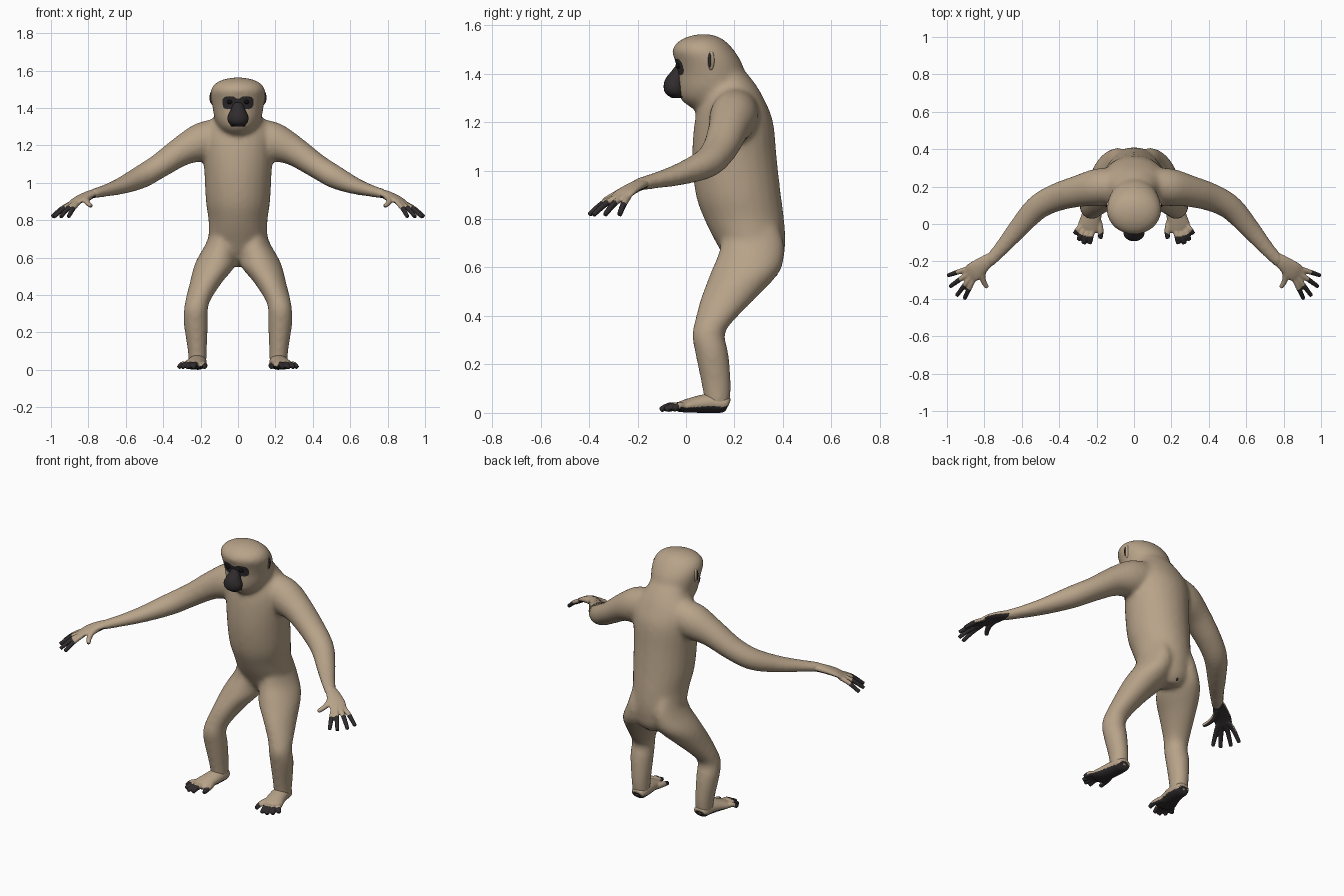
import bpy, bmesh, math
from mathutils import Vector

if "Cube" in bpy.data.objects:
    bpy.data.objects.remove(bpy.data.objects["Cube"])


def material(name, color):
    m = bpy.data.materials.new(name)
    m.use_nodes = True
    m.diffuse_color = (*color, 1)
    m.node_tree.nodes["Principled BSDF"].inputs["Base Color"].default_value = (*color, 1)
    return m


FUR = material("tan fur", (0.475, 0.365, 0.25))
SKIN = material("dark skin", (0.03, 0.025, 0.027))
EYE = material("black eye", (0.006, 0.005, 0.005))


def refine(rings, steps=4):
    """Catmull-Rom interpolation of ring parameters."""
    pts = [Vector(r) for r in rings]
    ext = [2 * pts[0] - pts[1]] + pts + [2 * pts[-1] - pts[-2]]
    out = []
    for a, b, c, d in zip(ext, ext[1:], ext[2:], ext[3:]):
        for i in range(steps):
            t = i / steps
            out.append(0.5 * (2 * b + (c - a) * t + (2 * a - 5 * b + 4 * c - d) * t * t
                              + (3 * b - a - 3 * c + d) * t ** 3))
    return out + [pts[-1]]


def skin_rings(bm, rings, n=24):
    """Closed tube from (centre, side axis, up axis) rings."""
    loops = []
    for c, u, v in rings:
        loops.append([bm.verts.new(c + u * math.cos(2 * math.pi * k / n) + v * math.sin(2 * math.pi * k / n))
                      for k in range(n)])
    faces = [bm.faces.new(loops[0]), bm.faces.new(loops[-1])]
    for p, q in zip(loops, loops[1:]):
        faces += [bm.faces.new((p[k], p[(k + 1) % n], q[(k + 1) % n], q[k])) for k in range(n)]
    bmesh.ops.recalc_face_normals(bm, faces=faces)


def column(bm, rings, side=1):
    """Upright form; each ring is (z, x, front y, back y, half width)."""
    skin_rings(bm, [(Vector((side * x, (f + b) / 2, z)), Vector((w, 0, 0)), Vector((0, (b - f) / 2, 0)))
                    for z, x, f, b, w in refine(rings)])


def limb(bm, rings, side=1):
    """Tube along a path; each ring is (x, y, z, half width, half height)."""
    rows = refine(rings)
    pos = [Vector((side * r[0], r[1], r[2])) for r in rows]
    out = []
    for i, r in enumerate(rows):
        t = (pos[min(i + 1, len(pos) - 1)] - pos[max(i - 1, 0)]).normalized()
        u = t.cross(Vector((0, 0, 1))).normalized()
        out.append((pos[i], u * r[3], u.cross(t) * r[4]))
    skin_rings(bm, out)


def ball(bm, centre, radii):
    vs = bmesh.ops.create_uvsphere(bm, u_segments=24, v_segments=14, radius=1)["verts"]
    for v in vs:
        v.co = Vector(centre) + Vector(c * r for c, r in zip(v.co, radii))


def finish(bm, name, mats):
    me = bpy.data.meshes.new(name)
    bm.to_mesh(me)
    bm.free()
    for m in mats:
        me.materials.append(m)
    me.polygons.foreach_set("use_smooth", [True] * len(me.polygons))
    ob = bpy.data.objects.new(name, me)
    bpy.context.collection.objects.link(ob)
    return ob


def fuse(bm, name, voxel, smooth, dark, detail=None):
    """Blend overlapping forms into one skin, then colour faces by a rule."""
    ob = finish(bm, name, [])
    mod = ob.modifiers.new("blend", 'REMESH')
    mod.mode, mod.voxel_size, mod.use_smooth_shade = 'VOXEL', voxel, True
    mod = ob.modifiers.new("soften", 'SMOOTH')
    mod.factor, mod.iterations = 0.5, smooth
    deps = bpy.context.evaluated_depsgraph_get()
    me = bpy.data.meshes.new_from_object(ob.evaluated_get(deps))
    ob.modifiers.clear()
    ob.data = me
    me.materials.clear()
    me.materials.append(FUR)
    me.materials.append(SKIN)
    bm = bmesh.new()
    bm.from_mesh(me)
    if detail:
        edges = {e for f in bm.faces if detail(f.calc_center_median()) for e in f.edges}
        bmesh.ops.subdivide_edges(bm, edges=list(edges), cuts=2, use_grid_fill=True)
    bm.normal_update()
    for f in bm.faces:
        f.smooth = True
        f.material_index = int(dark(f.calc_center_median(), f.normal))
    bm.to_mesh(me)
    bm.free()


# Body: torso, head, arms and legs blended together
body = bmesh.new()
column(body, [(.55, 0, .28, .36, .04), (.6, 0, .19, .395, .12), (.7, 0, .125, .41, .155), (.8, 0, .075, .405, .158),
              (.9, 0, .04, .392, .172), (1.05, 0, .025, .375, .18), (1.2, 0, .035, .36, .19),
              (1.29, 0, .06, .325, .18), (1.36, 0, .09, .285, .125), (1.42, 0, .1, .235, .1)])
column(body, [(1.24, 0, .05, .25, .06), (1.29, 0, -.02, .25, .1), (1.34, 0, -.035, .26, .125),
              (1.4, 0, -.035, .245, .136), (1.45, 0, -.045, .228, .145), (1.495, 0, -.058, .2, .146),
              (1.53, 0, -.035, .168, .124), (1.552, 0, .005, .135, .08), (1.562, 0, .045, .1, .03)])
for s in (1, -1):
    limb(body, [(.04, .21, 1.255, .08, .085), (.12, .205, 1.24, .095, .1), (.2, .195, 1.215, .1, .103),
                (.3, .175, 1.17, .085, .08),
                (.42, .14, 1.09, .075, .066), (.52, .085, 1.03, .067, .062), (.62, -.025, .985, .055, .046),
                (.7, -.12, .96, .043, .034), (.76, -.185, .945, .036, .028), (.79, -.21, .935, .036, .024)], s)
    column(body, [(.82, .08, .2, .36, .05), (.72, .085, .15, .4, .07), (.66, .09, .135, .407, .09),
                  (.6, .11, .11, .395, .105),
                  (.55, .127, .09, .362, .11), (.47, .17, .06, .285, .087), (.375, .213, .035, .192, .068),
                  (.32, .225, .025, .16, .064), (.25, .226, .037, .175, .065), (.11, .218, .065, .187, .052),
                  (.02, .215, .08, .178, .047)], s)


def eye_mask(c, n):
    wings = abs((abs(c.x) - .045) / .038) ** 3 + abs((c.z - 1.428) / .034) ** 3 < 1
    bridge = abs(c.x) < .04 and 1.3 < c.z < 1.452
    return c.y < .02 and (wings or bridge)


fuse(body, "body", .011, 16, eye_mask, lambda c: c.y < .02 and abs(c.x) < .1 and 1.29 < c.z < 1.48)

# Muzzle, eyes, ears and the small bare patch under the rump
bm = bmesh.new()
column(bm, [(1.3, 0, -.06, -.015, .025), (1.32, 0, -.086, -.005, .05), (1.35, 0, -.092, -.005, .056),
            (1.38, 0, -.084, -.005, .043), (1.41, 0, -.06, .0, .03), (1.43, 0, -.045, .0, .02)])
finish(bm, "muzzle", [SKIN])
bm = bmesh.new()
ball(bm, (0, .355, .577), (.017, .024, .018))
finish(bm, "rump_patch", [SKIN])
for s, label in ((1, "left"), (-1, "right")):
    bm = bmesh.new()
    ball(bm, (s * .045, -.033, 1.432), (.015, .011, .011))
    finish(bm, label + "_eye", [EYE])
    bm = bmesh.new()
    ball(bm, (s * .136, .103, 1.455), (.013, .015, .04))
    finish(bm, label + "_ear", [FUR])
    bm = bmesh.new()
    ball(bm, (s * .144, .098, 1.455), (.008, .007, .03))
    finish(bm, label + "_ear_hollow", [SKIN])

    # Hand: flat palm, four spread fingers and a thumb
    bm = bmesh.new()
    limb(bm, [(.75, -.175, .947, .03, .023), (.8, -.21, .933, .04, .022), (.85, -.25, .91, .051, .018),
              (.88, -.272, .89, .047, .014), (.893, -.282, .883, .036, .011)], s)
    for base, tip in (((.885, -.238), (.995, -.275)), ((.88, -.26), (.985, -.335)),
                      ((.87, -.28), (.948, -.383)), ((.855, -.29), (.907, -.4))):
        mid = [(p + q) / 2 for p, q in zip(base, tip)]
        limb(bm, [(*base, .893, .014, .0135), (*mid, .863, .0135, .0135),
                  (*tip, .817, .011, .011)], s)
    limb(bm, [(.79, -.215, .93, .02, .02), (.81, -.265, .912, .018, .017), (.805, -.305, .893, .015, .014),
              (.785, -.34, .875, .011, .011)], s)
    wrist = Vector((s * .76, -.19, .945))
    fuse(bm, label + "_hand", .005, 4,
         lambda c, n: (c - wrist).length > .215 or (n.z < -.4 and (c - wrist).length > .03))

    # Foot: sole widening forward, four toes and a separate big toe
    bm = bmesh.new()
    limb(bm, [(.214, .174, .03, .036, .027), (.214, .155, .037, .045, .037), (.217, .1, .04, .05, .04),
              (.228, .04, .034, .054, .034), (.243, -.015, .026, .058, .024), (.25, -.035, .022, .045, .018)], s)
    for base, tip in (((.222, -.02), (.237, -.106)), ((.243, -.025), (.27, -.106)),
                      ((.265, -.02), (.298, -.086)), ((.28, -.005), (.317, -.052))):
        mid = [(p + q) / 2 for p, q in zip(base, tip)]
        limb(bm, [(*base, .026, .015, .015), (*mid, .029, .015, .015),
                  (*tip, .013, .012, .012)], s)
    limb(bm, [(.205, .04, .028, .022, .022), (.185, -.005, .027, .018, .018), (.178, -.045, .023, .015, .015),
              (.18, -.078, .014, .012, .012)], s)
    ball_of_foot = Vector((s * .235, .03, .02))
    fuse(bm, label + "_foot", .005, 4,
         lambda c, n: (c - ball_of_foot).length > .1 and c.y < 0 or n.z < -.4)
